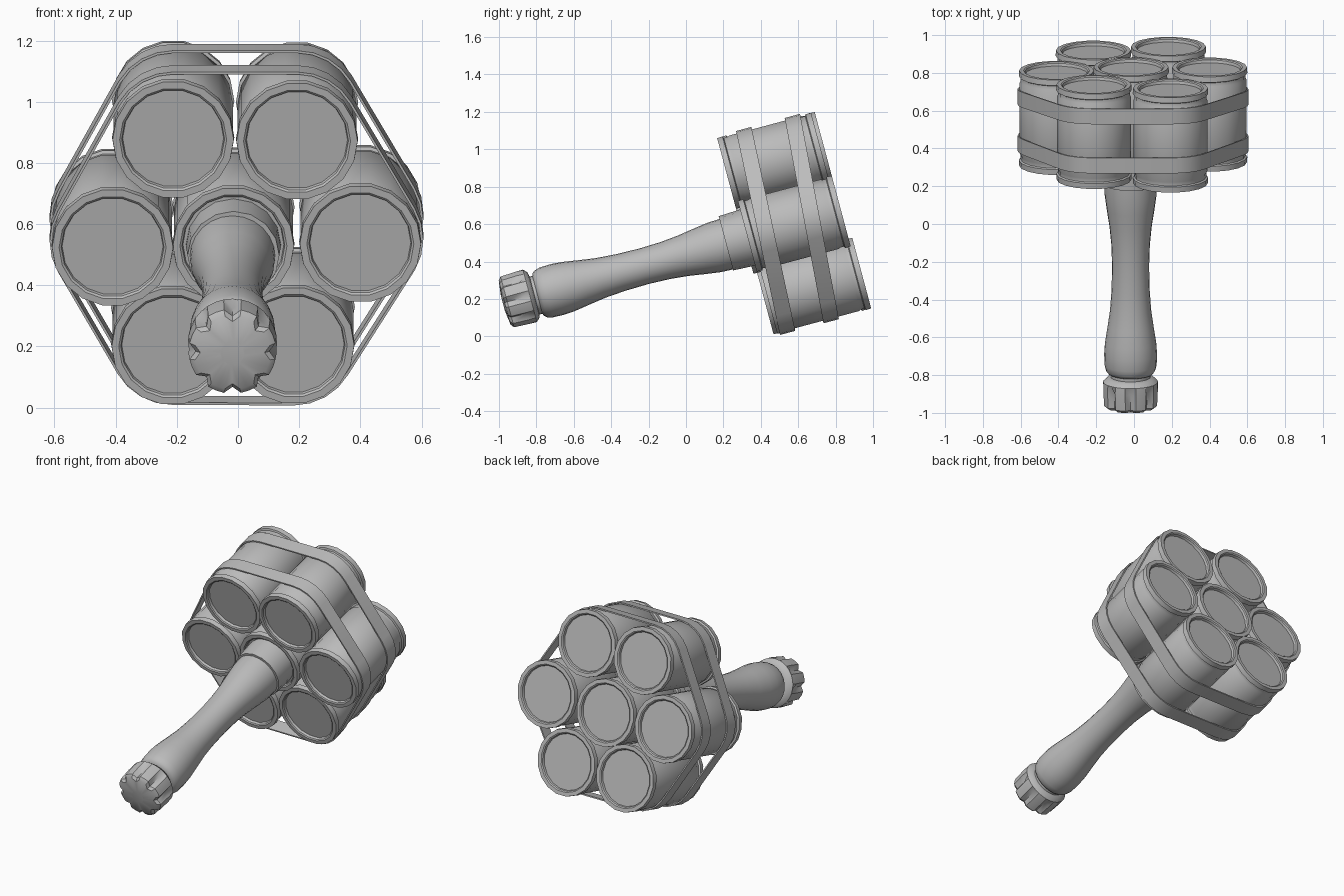
import bpy, bmesh, math
from mathutils import Vector

cube = bpy.data.objects.get("Cube")
if cube:
    bpy.data.objects.remove(cube)

TILT = math.radians(15)
CENTRE_V = 0.425

metal = bpy.data.materials.new("plain grey")
metal.use_nodes = True
GREY = (0.5, 0.5, 0.5, 1)
metal.diffuse_color = GREY
metal.node_tree.nodes["Principled BSDF"].inputs["Base Color"].default_value = GREY


def place(x, v, u):
    """Local frame: u runs along the tilted handle axis, v points up across it."""
    c, s = math.cos(TILT), math.sin(TILT)
    return Vector((x, c * u - s * v, s * u + c * v))


def finish(name, bm, angle=35):
    bmesh.ops.recalc_face_normals(bm, faces=bm.faces)
    mesh = bpy.data.meshes.new(name)
    bm.to_mesh(mesh)
    bm.free()
    mesh.materials.append(metal)
    obj = bpy.data.objects.new(name, mesh)
    bpy.context.collection.objects.link(obj)
    bpy.ops.object.select_all(action="DESELECT")
    obj.select_set(True)
    bpy.context.view_layer.objects.active = obj
    bpy.ops.object.shade_smooth_by_angle(angle=math.radians(angle))
    return obj


def bridge(bm, a, b):
    n = len(a)
    for i in range(n):
        j = (i + 1) % n
        bm.faces.new((a[i], a[j], b[j], b[i]))


def lathe(name, x, v, profile, sides, shape=None):
    """Revolve (u, radius) pairs; shape may scale the radius by ring and side."""
    bm = bmesh.new()
    rings = []
    for k, (u, r) in enumerate(profile):
        ring = []
        for i in range(sides):
            a = 2 * math.pi * i / sides
            rr = r * (shape(k, i) if shape else 1)
            ring.append(bm.verts.new(place(x + rr * math.cos(a), v + rr * math.sin(a), u)))
        if rings:
            bridge(bm, rings[-1], ring)
        rings.append(ring)
    bm.faces.new(rings[0])
    bm.faces.new(rings[-1])
    return finish(name, bm)


def canister(name, x, v, start, length=0.52):
    # recessed ends, rolled lips and a slightly narrower body
    half = [(0.02, 0.165), (0.005, 0.168), (0, 0.175), (0, 0.198),
            (0.03, 0.2), (0.035, 0.19), (0.055, 0.19), (0.065, 0.195)]
    profile = [(start + u, r) for u, r in half]
    profile += [(start + length - u, r) for u, r in reversed(half)]
    lathe(name, x, v, profile, 18)


# Head: one centre canister and six around it
canister("centre_canister", -0.015, CENTRE_V, 0.455)
SPOTS = {
    "right_canister": (-0.41, 0.425, 0.435),
    "left_canister": (0.4, 0.432, 0.455),
    "upper_right_canister": (-0.212, 0.785, 0.455),
    "upper_left_canister": (0.193, 0.785, 0.435),
    "lower_right_canister": (-0.215, 0.085, 0.455),
    "lower_left_canister": (0.182, 0.083, 0.475),
}
for name, (x, v, start) in SPOTS.items():
    canister(name, x, v, start)


# Straps: bands wrapped around the outer canisters, leaning slightly
def strap(name, low, lean, width=0.085):
    bm = bmesh.new()
    order = sorted(SPOTS.values(), key=lambda p: math.atan2(p[1] - CENTRE_V, p[0]) % 6.2)
    loops = [[], [], [], []]
    for x, v, _ in order:
        heading = round(math.atan2(v - CENTRE_V, x) / (math.pi / 3)) * math.pi / 3
        for step in range(5):
            a = heading + math.radians(-30 + 15 * step)
            for loop, (r, du) in zip(loops, [(0.198, 0), (0.206, 0), (0.206, width), (0.198, width)]):
                px, pv = x + r * math.cos(a), v + r * math.sin(a)
                loop.append(bm.verts.new(place(px, pv, low + lean * (pv + 0.1) + du)))
    for k in range(4):
        bridge(bm, loops[k], loops[(k + 1) % 4])
    finish(name, bm)


strap("front_strap", 0.488, 0.05)
strap("back_strap", 0.73, 0.075)

# Collar joining handle to head
lathe("collar", -0.015, CENTRE_V,
      [(0.335, 0.135), (0.335, 0.15), (0.445, 0.155), (0.5, 0.155)], 16)

# Handle: turned grip with a narrow waist
lathe("handle", -0.018, 0.42,
      [(-0.76, 0.105), (-0.71, 0.105), (-0.705, 0.118), (-0.69, 0.13), (-0.66, 0.138),
       (-0.6, 0.14), (-0.54, 0.136), (-0.45, 0.122), (-0.36, 0.109), (-0.25, 0.101),
       (-0.12, 0.098), (0, 0.102), (0.1, 0.112), (0.19, 0.126), (0.27, 0.137), (0.345, 0.14)], 24)


# End cap: fluted rim, notches cut through the front edge
def flutes(ring, side):
    if 1 <= ring <= 3:
        return 0.84 if side % 4 == 0 else (0.9 if side % 2 else 1.02) if ring == 9 else 1.0
    return 1.0


lathe("end_cap", -0.018, 0.425,
      [(-0.9, 0.04), (-0.89, 0.125), (-0.875, 0.143), (-0.79, 0.147),
       (-0.75, 0.145), (-0.73, 0.125), (-0.725, 0.1)], 32, flutes)
